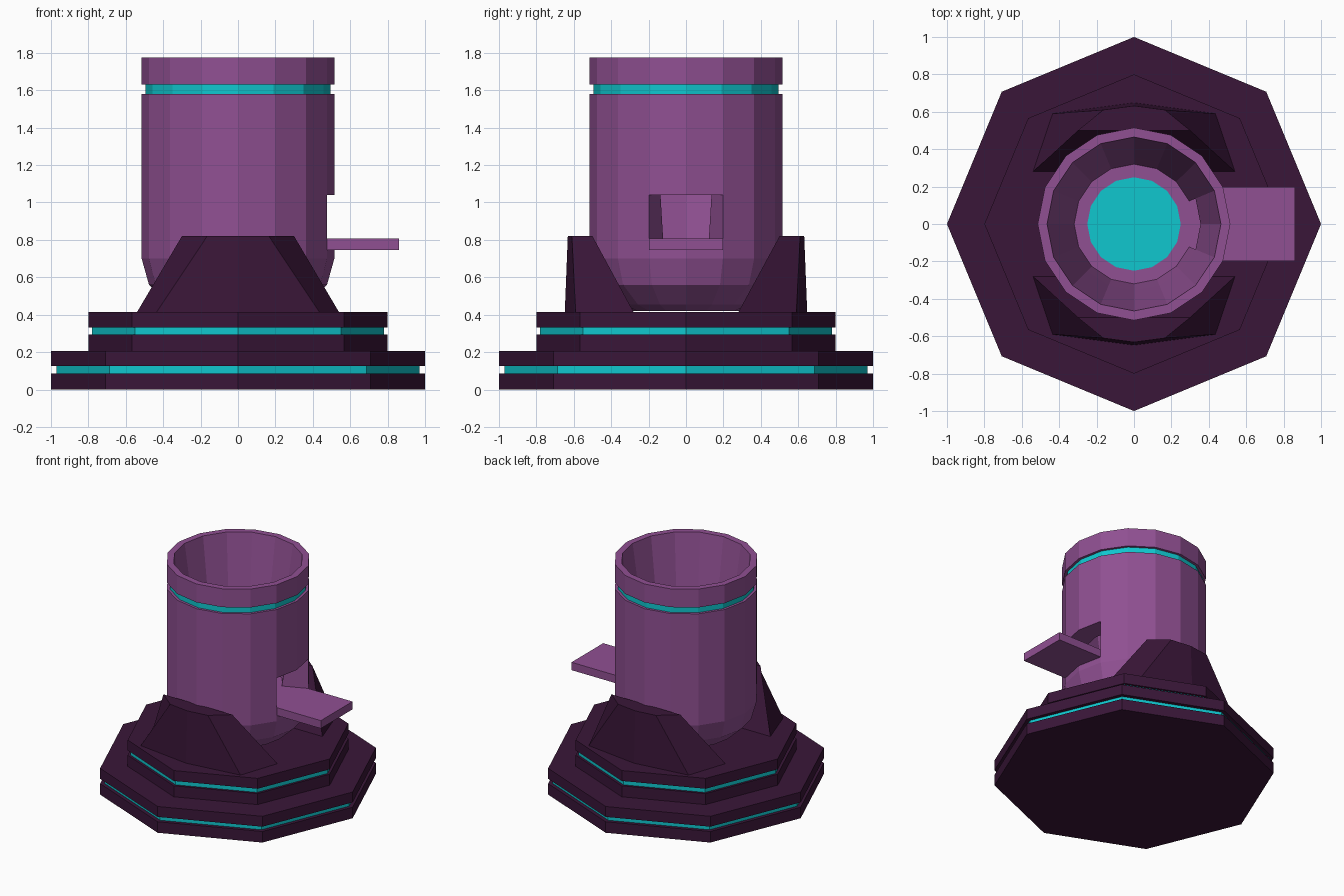
import bpy, bmesh
from math import cos, sin, tau

if "Cube" in bpy.data.objects:
    bpy.data.objects.remove(bpy.data.objects["Cube"])


def material(name, rgb):
    m = bpy.data.materials.new(name)
    m.diffuse_color = (*rgb, 1)
    m.use_nodes = True
    m.node_tree.nodes["Principled BSDF"].inputs["Base Color"].default_value = m.diffuse_color
    return m


DARK = material("dark_plum", (0.042, 0.008, 0.040))
PURPLE = material("purple", (0.28, 0.08, 0.29))
CYAN = material("cyan_glow", (0.005, 0.57, 0.62))


def finish(name, bm, mats):
    bmesh.ops.remove_doubles(bm, verts=bm.verts, dist=1e-5)
    bmesh.ops.recalc_face_normals(bm, faces=bm.faces)
    me = bpy.data.meshes.new(name)
    bm.to_mesh(me)
    bm.free()
    for m in mats:
        me.materials.append(m)
    ob = bpy.data.objects.new(name, me)
    bpy.context.collection.objects.link(ob)
    return ob


def lathe(profile, n, glow, skip=()):
    """Revolve (r, z) points; glow bands get slot 1, skipped (band, side) stay open."""
    bm = bmesh.new()
    rings = [[bm.verts.new((r * cos(tau * j / n), r * sin(tau * j / n), z))
              for j in range(n)] for r, z in profile]
    for i in range(len(rings) - 1):
        for j in range(n):
            if (i, j) in skip:
                continue
            a, b, k = rings[i], rings[i + 1], (j + 1) % n
            f = bm.faces.new((a[j], a[k], b[k], b[j]))
            f.material_index = int(i in glow)
    return bm, rings


# Two-tier octagonal base with glowing grooves
base_profile = [(0, 0)]
for r, inset, z in ((1.0, 0.97, 0), (0.8, 0.78, 0.207)):
    base_profile += [(r, z), (r, z + 0.087), (inset, z + 0.087),
                     (inset, z + 0.125), (r, z + 0.125), (r, z + 0.207)]
base_profile.append((0, 0.414))
bm, _ = lathe(base_profile, 8, glow=(3, 9))
finish("base", bm, [DARK, CYAN])

# Hollow vessel: bowl bottom, grooved rim, funnel inside, glowing floor disc
vessel_profile = [
    (0, 0.42), (0.28, 0.42), (0.364, 0.455), (0.476, 0.56), (0.515, 0.70),
    (0.515, 0.807), (0.515, 1.04), (0.515, 1.58), (0.495, 1.58),
    (0.495, 1.63), (0.515, 1.63), (0.515, 1.775), (0.465, 1.775),
    (0.356, 1.04), (0.32, 0.807), (0.25, 0.807), (0, 0.807)]
door_sides = (15, 0)
bm, R = lathe(vessel_profile, 16, glow=(8, 15),
              skip={(b, s) for b in (5, 13) for s in door_sides})
# Doorway header, sill and jambs
for outer, inner in ((5, 14), (6, 13)):
    for j in door_sides:
        k = (j + 1) % 16
        bm.faces.new((R[outer][j], R[outer][k], R[inner][k], R[inner][j]))
for j in (15, 1):
    bm.faces.new((R[5][j], R[6][j], R[13][j], R[14][j]))
finish("vessel", bm, [PURPLE, CYAN])

# Door platform
bm = bmesh.new()
bmesh.ops.create_cube(bm, size=1)
bmesh.ops.scale(bm, vec=(0.384, 0.394, 0.062), verts=bm.verts)
bmesh.ops.translate(bm, vec=(0.668, 0, 0.776), verts=bm.verts)
finish("door_platform", bm, [PURPLE])

# Faceted buttresses hugging the vessel front and back
foot = [(-0.54, 0.28), (-0.435, 0.59), (0, 0.648), (0.435, 0.59), (0.54, 0.28)]
top = [(-0.30, 0.50), (-0.165, 0.61), (0, 0.632), (0.165, 0.61), (0.30, 0.50)]
for name, s in (("front_buttress", -1), ("back_buttress", 1)):
    bm = bmesh.new()
    lo = [bm.verts.new((x, s * y, 0.414)) for x, y in foot]
    hi = [bm.verts.new((x, s * y, 0.82)) for x, y in top]
    bm.faces.new(lo)
    bm.faces.new(hi)
    for j in range(5):
        k = (j + 1) % 5
        bm.faces.new((lo[j], lo[k], hi[k], hi[j]))
    finish(name, bm, [DARK])
